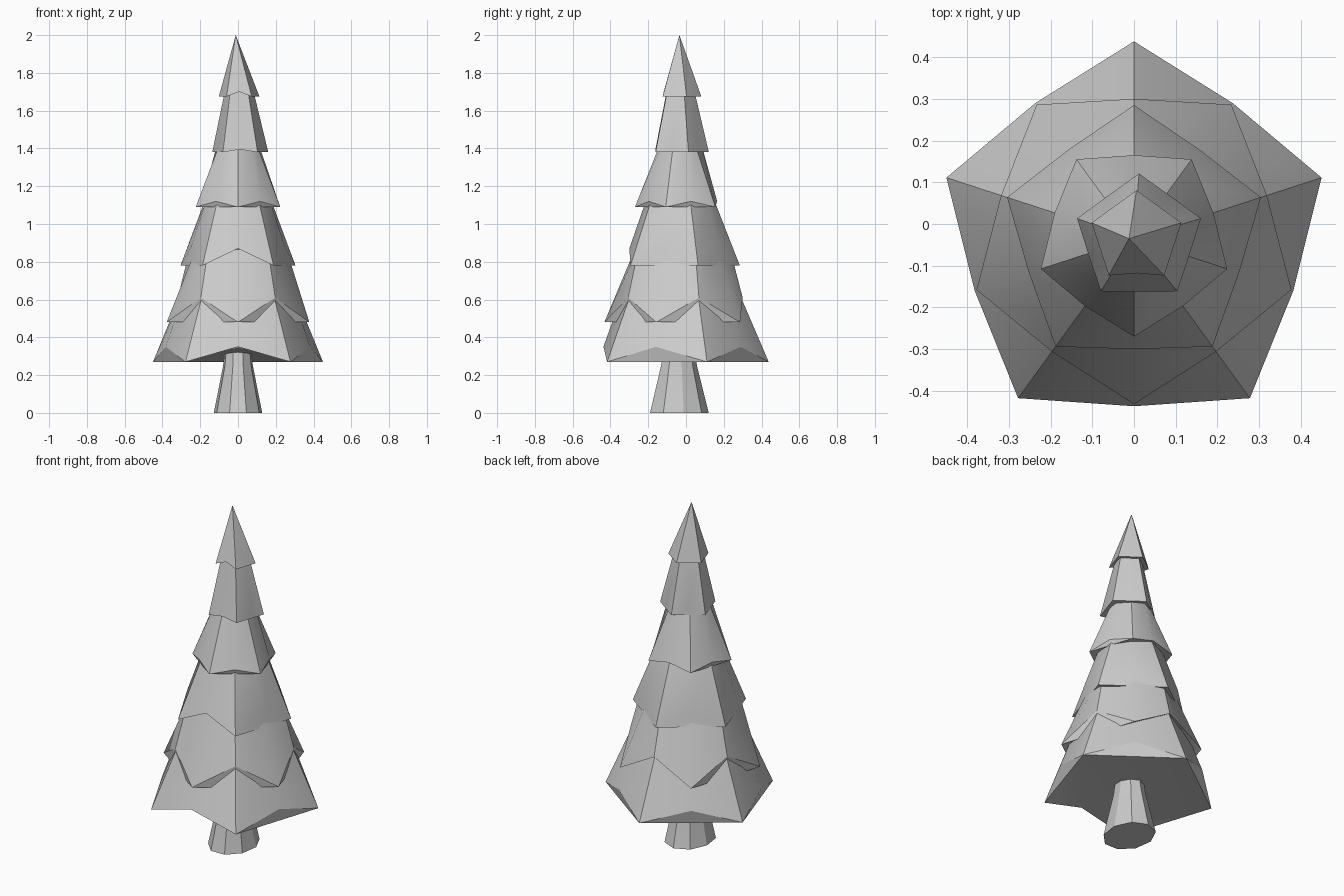
import bpy, bmesh
from math import sin, cos, pi, radians

if "Cube" in bpy.data.objects:
    bpy.data.objects.remove(bpy.data.objects["Cube"])


def finish(name, bm):
    bmesh.ops.recalc_face_normals(bm, faces=bm.faces)
    mesh = bpy.data.meshes.new(name)
    bm.to_mesh(mesh)
    bm.free()
    ob = bpy.data.objects.new(name, mesh)
    bpy.context.collection.objects.link(ob)
    bpy.ops.object.select_all(action='DESELECT')
    ob.select_set(True)
    bpy.context.view_layer.objects.active = ob
    bpy.ops.object.shade_smooth_by_angle(angle=radians(30))
    return ob


def fan(bm, ring, co):
    # close a ring with triangles meeting at one point
    c = bm.verts.new(co)
    for i, v in enumerate(ring):
        bm.faces.new((v, ring[(i + 1) % len(ring)], c))


def bridge(bm, a, b):
    n = len(a)
    for i in range(n):
        j = (i + 1) % n
        bm.faces.new((a[i], a[j], b[j], b[i]))


def star_ring(bm, cx, cy, start, tip, valley):
    # ten points alternating between (radius, height) of tip and valley
    ring = []
    for i in range(10):
        r, z = valley if i % 2 else tip
        a = start + i * pi / 5
        ring.append(bm.verts.new((cx + r * cos(a), cy + r * sin(a), z)))
    return ring


def underside(bm, ring):
    # chamfer triangle below each valley but one, then a floor fanned from the last valley
    for i in (1, 3, 7, 9):
        bm.faces.new((ring[i - 1], ring[i], ring[(i + 1) % 10]))
    for a, b in ((6, 8), (8, 0), (0, 2), (2, 4)):
        bm.faces.new((ring[5], ring[a], ring[b]))


# branch tiers: x centre, tip direction, lower tip, lower valley, upper tip, upper valley
BACK, FRONT = pi / 2, -pi / 2
TIERS = [
    (0.0, BACK, (0.473, 0.27), (0.402, 0.35), (0.31, 0.65), (0.295, 0.65)),
    (0.0, FRONT, (0.397, 0.48), (0.335, 0.61), (0.23, 0.88), (0.265, 0.88)),
    (0.0, BACK, (0.32, 0.78), (0.265, 0.87), (0.183, 1.13), (0.175, 1.13)),
    (0.0, FRONT, (0.235, 1.09), (0.2, 1.12), (0.108, 1.41), (0.12, 1.41)),
    (0.012, BACK, (0.156, 1.38), (0.127, 1.395), (0.078, 1.71), (0.066, 1.71)),
]
CY = -0.035
for k, (cx, start, t0, v0, t1, v1) in enumerate(TIERS):
    bm = bmesh.new()
    low = star_ring(bm, cx, CY, start, t0, v0)
    high = star_ring(bm, cx * 0.5, CY, start, t1, v1)
    bridge(bm, low, high)
    underside(bm, low)
    bm.faces.new(high)
    finish(f"branch_tier_{k + 1}", bm)

# pointed top tier
bm = bmesh.new()
low = star_ring(bm, 0.006, -0.032, BACK, (0.113, 1.675), (0.086, 1.70))
fan(bm, low, (-0.012, -0.035, 2.0))
underside(bm, low)
finish("tree_top", bm)

# flared trunk: height, half widths in x and y
bm = bmesh.new()
rings = []
for z, rx, ry in [(0.0, 0.13, 0.16), (0.25, 0.08, 0.098), (0.33, 0.072, 0.085)]:
    rings.append([bm.verts.new((rx * cos(BACK + i * 2 * pi / 9), -0.04 + ry * sin(BACK + i * 2 * pi / 9), z))
                  for i in range(9)])
for a, b in zip(rings, rings[1:]):
    bridge(bm, a, b)
bm.faces.new(rings[0])
bm.faces.new(rings[-1])
finish("trunk", bm)
